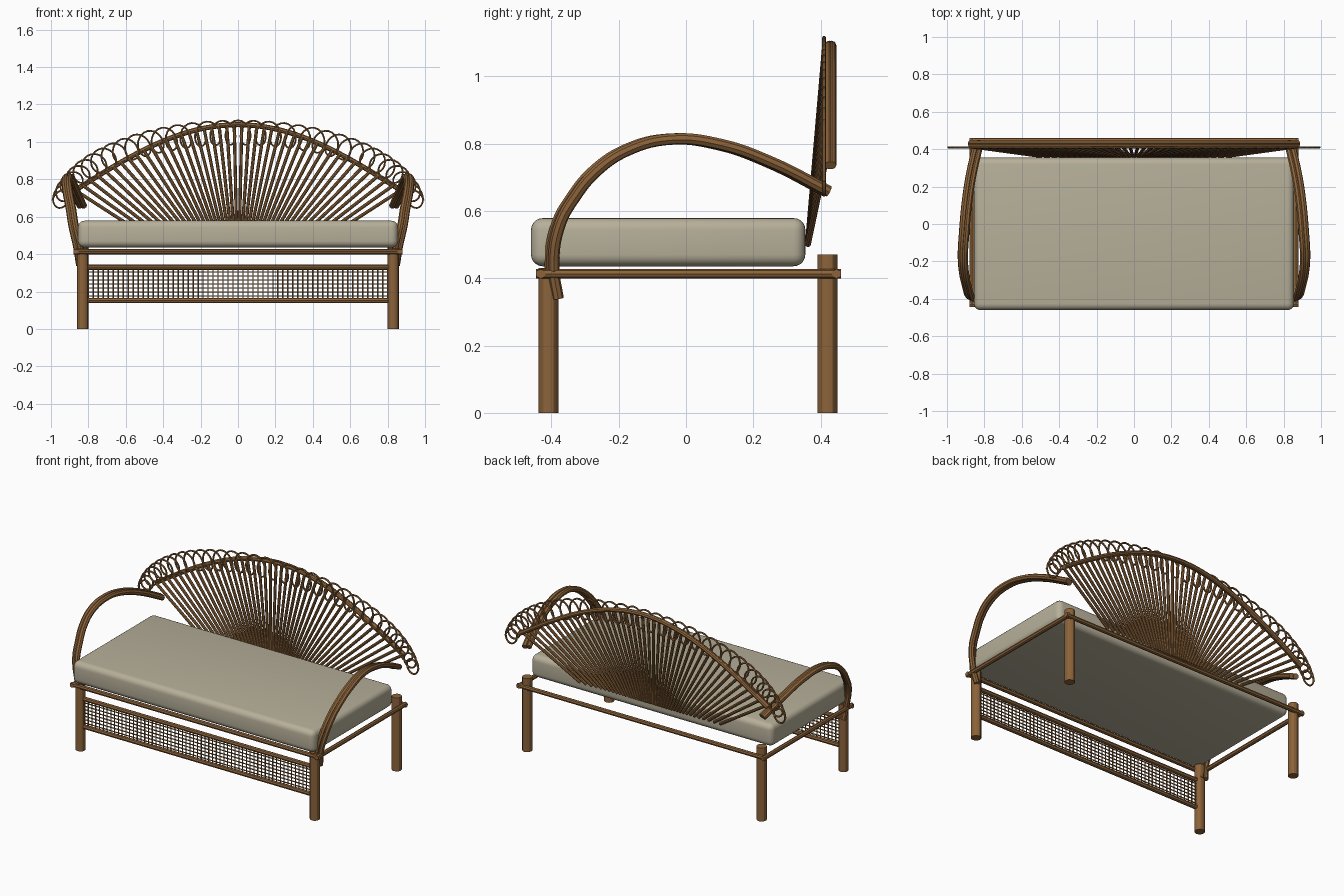
import bpy
from math import sin, cos, pi, hypot
from mathutils import Vector

if "Cube" in bpy.data.objects:
    bpy.data.objects.remove(bpy.data.objects["Cube"])


def make_material(name, color):
    mat = bpy.data.materials.new(name)
    mat.use_nodes = True
    mat.diffuse_color = color
    mat.node_tree.nodes["Principled BSDF"].inputs["Base Color"].default_value = color
    return mat


RATTAN = make_material("rattan brown", (0.26, 0.125, 0.042, 1))
FABRIC = make_material("cushion beige", (0.47, 0.43, 0.32, 1))


def rods(name, paths, radius, smooth_path=False, res=2):
    """One mesh made of round rods, each swept along a list of points."""
    curve = bpy.data.curves.new(name, "CURVE")
    curve.dimensions = "3D"
    curve.bevel_depth = radius
    curve.bevel_resolution = res
    curve.use_fill_caps = True
    for path in paths:
        if smooth_path:
            spline = curve.splines.new("BEZIER")
            spline.resolution_u = 8
            spline.bezier_points.add(len(path) - 1)
            for bp, co in zip(spline.bezier_points, path):
                bp.co = co
                bp.handle_left_type = bp.handle_right_type = "AUTO"
        else:
            spline = curve.splines.new("POLY")
            spline.points.add(len(path) - 1)
            for p, co in zip(spline.points, path):
                p.co = (*co, 1)
    obj = bpy.data.objects.new(name, curve)
    bpy.context.collection.objects.link(obj)
    curve.materials.append(RATTAN)
    bpy.ops.object.select_all(action="DESELECT")
    obj.select_set(True)
    bpy.context.view_layer.objects.active = obj
    bpy.ops.object.convert(target="MESH")
    bpy.ops.object.shade_smooth_by_angle()
    return obj


LEG_X, FRONT_Y, BACK_Y = 0.83, -0.408, 0.42
SIDES = (("left", 1), ("right", -1))

# Legs and side rails
for side, s in SIDES:
    x = s * LEG_X
    rods("front_leg_" + side, [[(x, FRONT_Y, 0), (x, FRONT_Y, 0.43)]], 0.03, res=4)
    rods("back_leg_" + side, [[(x, BACK_Y, 0), (x, BACK_Y, 0.47)]], 0.03, res=4)
    rx = s * 0.866
    rods("side_rail_" + side, [[(rx, -0.445, 0.413), (rx, 0.46, 0.413)]], 0.014)

# Long seat rails and front panel rails
for name, y, z, half in (("front_seat_rail", -0.431, 0.413, 0.88),
                         ("back_seat_rail", 0.447, 0.413, 0.88),
                         ("panel_top_rail", FRONT_Y, 0.33, LEG_X),
                         ("panel_bottom_rail", FRONT_Y, 0.152, LEG_X)):
    rods(name, [[(-half, y, z), (half, y, z)]], 0.014)

# Woven cane panel
N_VERT, N_HORZ = 60, 7
uprights = [-0.8 + 1.6 * i / N_VERT for i in range(N_VERT + 1)]
levels = [0.165 + 0.15 * (i + 0.5) / N_HORZ for i in range(N_HORZ)]
rods("cane_uprights", [[(x, FRONT_Y - 0.002, 0.152), (x, FRONT_Y - 0.002, 0.33)]
                       for x in uprights], 0.0035, res=1)
rods("cane_crosspieces", [[(-0.82, FRONT_Y + 0.002, z), (0.82, FRONT_Y + 0.002, z)]
                          for z in levels], 0.0035, res=1)

# Cushion with rounded edges
bpy.ops.mesh.primitive_cube_add(size=1, location=(0, -0.053, 0.507))
cushion = bpy.context.object
cushion.name = "seat_cushion"
cushion.scale = (1.71, 0.815, 0.143)
bpy.ops.object.transform_apply(location=False, rotation=False, scale=True)
bevel = cushion.modifiers.new("rounding", "BEVEL")
bevel.width = 0.035
bevel.segments = 5
cushion.data.materials.append(FABRIC)
bpy.ops.object.modifier_apply(modifier="rounding")
bpy.ops.object.shade_smooth_by_angle()

# Bent armrests, each a pair of canes
ARM = [(0.838, -0.385, 0.34), (0.852, -0.398, 0.43), (0.88, -0.38, 0.557),
       (0.893, -0.335, 0.64), (0.908, -0.268, 0.72), (0.915, -0.173, 0.782),
       (0.908, -0.047, 0.813), (0.895, 0.1, 0.797), (0.873, 0.25, 0.744),
       (0.835, 0.42, 0.658)]
for side, s in SIDES:
    strands = [[(s * (x + d * 0.011), y + d * 0.005, z) for x, y, z in ARM]
               for d in (-1, 1)]
    rods("armrest_" + side, strands, 0.017, smooth_path=True)


# Arched back frame
def arch_z(x):
    return 0.735 + 0.357 * cos(pi / 2 * x / 0.88)


arch_xs = [0.88 * i / 20 for i in range(-20, 21)]
rods("back_arch", [[(x, y, arch_z(x)) for x in arch_xs] for y in (0.425, 0.433)], 0.0135)

# Fan of spokes narrowing toward a low focus
FOCUS_Z, BASE_Z, N_SPOKES = 0.18, 0.5, 44
spokes = []
for i in range(N_SPOKES):
    x = 0.87 * (2 * i / (N_SPOKES - 1) - 1)
    z = arch_z(x)
    base_x = x * (BASE_Z - FOCUS_Z) / (z - FOCUS_Z)
    spokes.append([(base_x, 0.362, BASE_Z), (x, 0.413, z)])
rods("fan_spokes", spokes, 0.009)

# Coiled trim of overlapping loops around the arch
N_LOOPS, STEPS, SWEEP = 34, 20, 1.44
coil = []
for i in range(N_LOOPS * STEPS + 1):
    u = i / (N_LOOPS * STEPS)
    t = SWEEP * (2 * u - 1)
    center = Vector((0.965 * sin(t), 0.41, 0.62 + 0.43 * cos(t)))
    length = hypot(0.43 * sin(t), 0.965 * cos(t))
    out = Vector((0.43 * sin(t), 0, 0.965 * cos(t))) / length
    along = Vector((out.z, 0, -out.x))
    a = 2 * pi * i / STEPS
    end = abs(t) / SWEEP
    coil.append(center + out * cos(a) * (0.065 - 0.027 * end ** 3)
                + along * sin(a) * (0.045 + 0.012 * end))
rods("coiled_trim", [coil], 0.0055, res=1)
